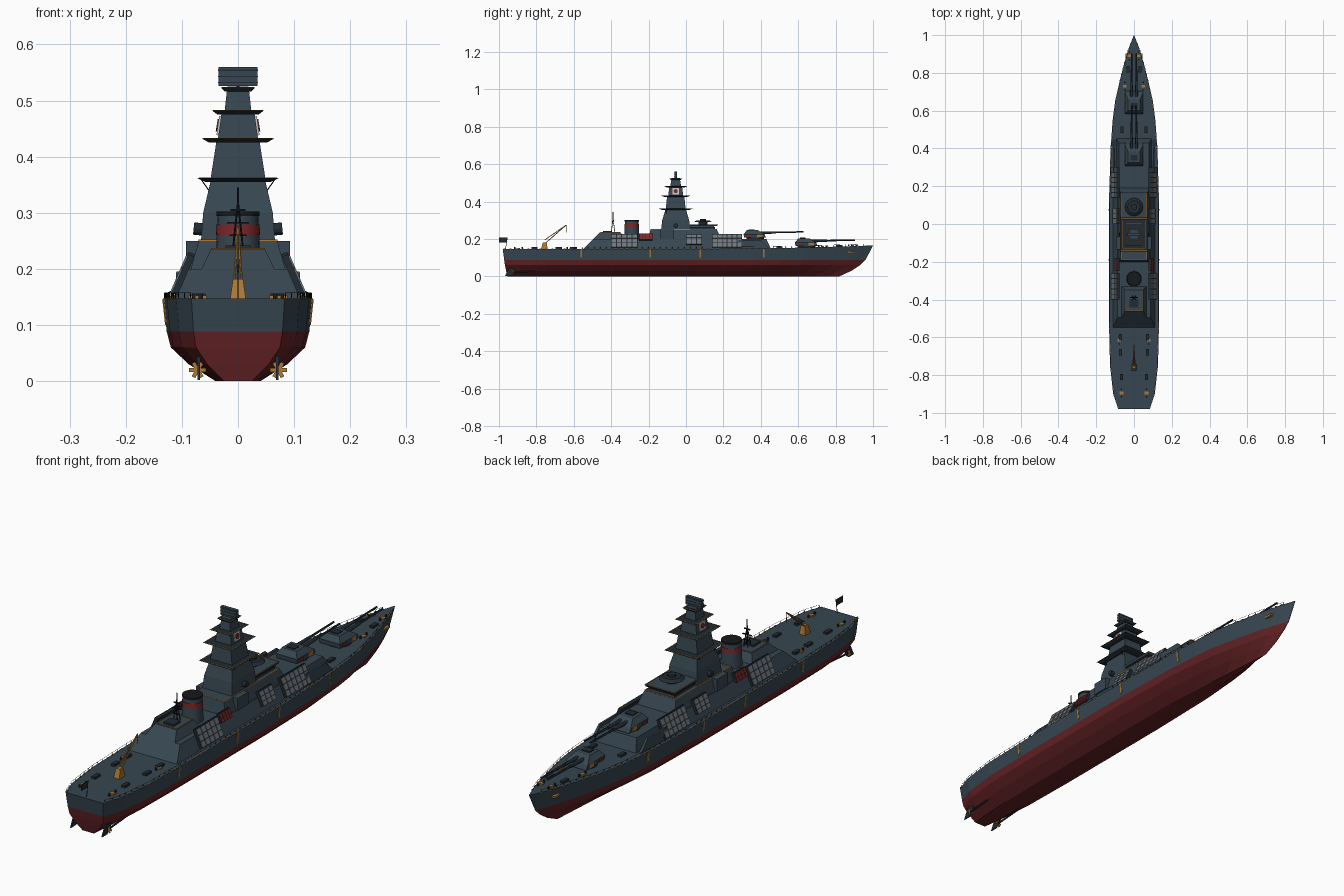
import bpy, bmesh, math
from mathutils import Vector, Matrix

cube = bpy.data.objects.get("Cube")
if cube:
    bpy.data.objects.remove(cube)

COLOURS = {
    "steel_blue": (0.038, 0.062, 0.083), "dark_steel": (0.016, 0.024, 0.032),
    "black": (0.008, 0.009, 0.011), "hull_red": (0.125, 0.016, 0.018),
    "signal_red": (0.2, 0.02, 0.022), "amber": (0.42, 0.19, 0.035),
    "panel_grey": (0.16, 0.18, 0.2), "white": (0.55, 0.55, 0.55),
}
MATS = {}
for name, rgb in COLOURS.items():
    m = bpy.data.materials.new(name)
    m.use_nodes = True
    m.diffuse_color = (*rgb, 1)
    m.node_tree.nodes["Principled BSDF"].inputs["Base Color"].default_value = (*rgb, 1)
    MATS[name] = m

parts = {}


def part(name, *mats):
    """Bmesh that collects every piece of one named part."""
    if name not in parts:
        parts[name] = (bmesh.new(), mats)
    return parts[name][0]


def box(bm, centre, size, rot=Matrix()):
    mat = Matrix.Translation(centre) @ rot @ Matrix.Diagonal((*size, 1))
    bmesh.ops.create_cube(bm, size=1, matrix=mat)


def frustum(bm, low, high, cx=0):
    """Tapered block; each end is (z, half width, back y, front y)."""
    rings = []
    for z, w, a, b in (low, high):
        rings.append([bm.verts.new(p) for p in
                      ((cx - w, a, z), (cx + w, a, z), (cx + w, b, z), (cx - w, b, z))])
    lo, hi = rings
    bm.faces.new(lo[::-1])
    bm.faces.new(hi)
    for i in range(4):
        j = (i + 1) % 4
        bm.faces.new((lo[i], lo[j], hi[j], hi[i]))


def rod(bm, a, b, r, r2=None, n=6):
    a, b = Vector(a), Vector(b)
    d = b - a
    mat = Matrix.Translation((a + b) / 2) @ d.to_track_quat('Z', 'Y').to_matrix().to_4x4()
    bmesh.ops.create_cone(bm, cap_ends=True, segments=n, radius1=r,
                          radius2=r if r2 is None else r2, depth=d.length, matrix=mat)


def frame(bm, z, w, a, b, t=0.003):
    """Thin rectangular trim."""
    for s in (-1, 1):
        box(bm, (s * w, (a + b) / 2, z), (t, b - a + t, t))
    for y in (a, b):
        box(bm, (0, y, z), (2 * w, t, t))


# Hull lines
OUTLINE = [(-0.98, 0.083), (-0.9, 0.11), (-0.75, 0.127), (-0.5, 0.133), (-0.2, 0.133),
           (0.1, 0.133), (0.4, 0.124), (0.55, 0.113), (0.65, 0.1), (0.75, 0.077),
           (0.85, 0.052), (0.93, 0.028), (1.0, 0.001)]
ROWS = [(0, 0.3, -0.955, 0.82), (0.03, 0.66, -0.962, 0.885), (0.06, 0.9, -0.968, 0.93),
        (0.088, 0.955, -0.972, 0.96), (None, 1, -0.98, 1.0)]


def half_width(y):
    for (y0, w0), (y1, w1) in zip(OUTLINE, OUTLINE[1:]):
        if y <= y1:
            return w0 + (w1 - w0) * (y - y0) / (y1 - y0)
    return 0


def deck_z(y):
    return 0.147 + 0.018 * max(0, (y - 0.2) / 0.8) ** 1.5


hull = part("hull", "steel_blue", "hull_red")
rings = []
for y, w in OUTLINE:
    t = (y + 0.98) / 1.98
    ring = []
    for z, f, back, front in ROWS:
        z = deck_z(y) if z is None else z
        f = f ** (1 + 2 * max(0, t - 0.7))
        ring.append(Vector((w * f, back + t * (front - back), z)))
    loop = ring[::-1] + [Vector((-p.x, p.y, p.z)) for p in ring]
    rings.append([hull.verts.new(p) for p in loop])
n = len(rings[0])
for r0, r1 in zip(rings, rings[1:]):
    for i in range(n):
        j = (i + 1) % n
        face = hull.faces.new((r0[i], r0[j], r1[j], r1[i]))
        face.material_index = int(max(v.co.z for v in face.verts) < 0.1)
stern = rings[0]
for k in range(len(ROWS) - 1):
    face = hull.faces.new((stern[k], stern[k + 1], stern[n - 2 - k], stern[n - 1 - k]))
    face.material_index = int(k > 0)
hull.faces.new(rings[-1])

# Draught stripes wrapped on the hull sides
for y in (-0.56, -0.19, 0.075, 0.415):
    w = half_width(y)
    frustum(part("hull_stripes", "amber"), (0.1, w * 0.962 + 0.002, y - 0.004, y + 0.004),
            (0.1465, w + 0.002, y - 0.004, y + 0.004))

# Deck railings
rail = part("deck_railing", "black")
for s in (-1, 1):
    pts = []
    for i in range(61):
        y = -0.97 + i * 0.032
        p = Vector((s * half_width(y) * 0.985, y, deck_z(y)))
        pts.append(p + Vector((0, 0, 0.01)))
        rod(rail, p, pts[-1], 0.0009, n=4)
        box(part("deck_edge_marks", "amber"), p, (0.004, 0.009, 0.003))
    for a, b in zip(pts, pts[1:]):
        rod(rail, a, b, 0.0006, n=3)

# Deckhouses
house = part("superstructure", "steel_blue")
frustum(house, (0.145, 0.112, -0.55, 0.3), (0.2, 0.088, -0.495, 0.29))
frustum(house, (0.145, 0.095, 0.25, 0.455), (0.2, 0.08, 0.25, 0.43))
frustum(house, (0.2, 0.065, -0.495, -0.33), (0.235, 0.048, -0.46, -0.35))
frustum(house, (0.2, 0.084, -0.2, 0.19), (0.25, 0.07, -0.19, 0.165))
frustum(house, (0.25, 0.057, 0.02, 0.155), (0.268, 0.055, 0.02, 0.15))
frustum(house, (0.268, 0.064, 0.015, 0.165), (0.276, 0.067, 0.015, 0.17))
for s in (-1, 1):
    frustum(house, (0.145, 0.006, 0.27, 0.45), (0.195, 0.004, 0.28, 0.4), s * 0.106)
    box(house, (s * 0.078, -0.1, 0.225), (0.03, 0.07, 0.05))
trim = part("roof_trim", "amber")
frame(trim, 0.2505, 0.069, -0.188, 0.163)
frame(trim, 0.2365, 0.046, -0.457, -0.352, 0.002)
frame(trim, 0.277, 0.064, 0.018, 0.167, 0.002)
box(part("bridge_windows", "black"), (0, 0.085, 0.26), (0.117, 0.14, 0.007))
box(part("aft_hatch", "dark_steel"), (0, -0.42, 0.238), (0.045, 0.045, 0.008))

# Fire director on the bridge roof
director = part("director", "dark_steel")
rod(director, (0, 0.09, 0.275), (0, 0.09, 0.292), 0.024, n=16)
rod(director, (0, 0.09, 0.29), (0, 0.09, 0.3), 0.048, 0.034, 16)
rod(director, (0, 0.09, 0.3), (0, 0.09, 0.308), 0.016, n=12)

# Stepped tower: (z0, half x, half y, z1, half x, half y)
CY = -0.055
tower = part("tower", "steel_blue")
for z0, x0, y0, z1, x1, y1 in ((0.25, 0.066, 0.078, 0.3, 0.062, 0.072),
                               (0.3, 0.062, 0.072, 0.36, 0.048, 0.054),
                               (0.36, 0.049, 0.053, 0.43, 0.038, 0.046),
                               (0.43, 0.036, 0.04, 0.48, 0.029, 0.034),
                               (0.48, 0.024, 0.029, 0.525, 0.019, 0.022)):
    frustum(tower, (z0, x0, CY - y0, CY + y0), (z1, x1, CY - y1, CY + y1))
for z, w, d in ((0.36, 0.073, 0.09), (0.43, 0.064, 0.078), (0.48, 0.046, 0.06), (0.521, 0.03, 0.035)):
    frustum(part("tower_platforms", "dark_steel"),
            (z - 0.005, w * 0.8, CY - d * 0.8, CY + d * 0.8), (z + 0.002, w, CY - d, CY + d))
    frame(trim, z + 0.002, w * 0.94, CY - d * 0.94, CY + d * 0.94, 0.002)
for s in (-1, 1):
    tilt = Matrix.Rotation(-s * 0.14, 4, 'Y')
    box(part("tower_badges", "white"), (s * 0.034, CY, 0.455), (0.004, 0.036, 0.034), tilt)
    rod(part("badge_dots", "signal_red"), (s * 0.032, CY, 0.455), (s * 0.038, CY, 0.456), 0.011, n=16)
    rod(part("searchlights", "dark_steel"), (s * 0.06, CY, 0.27), (s * 0.079, CY, 0.272), 0.011, n=12)
    for y in (CY - 0.05, CY + 0.05):
        rod(part("tower_aerials", "black"), (s * 0.045, y, 0.33), (s * 0.066, y, 0.36), 0.001)

# Radar board
box(part("radar_board", "steel_blue"), (0, CY, 0.543), (0.07, 0.014, 0.034))
for z in (0.532, 0.543, 0.554):
    box(part("radar_slats", "dark_steel"), (0, CY, z), (0.071, 0.016, 0.002))
rod(part("tower_aerials", "black"), (0, CY, 0.52), (0, CY, 0.56), 0.003)

# Funnel
FY = -0.29
rod(part("funnel", "steel_blue"), (0, FY, 0.19), (0, FY, 0.3), 0.041, 0.036, 24)
rod(part("funnel_band", "signal_red"), (0, FY, 0.26), (0, FY, 0.279), 0.0395, 0.0385, 24)
rod(part("funnel_cap", "black"), (0, FY, 0.294), (0, FY, 0.302), 0.038, n=24)

# Lattice mast
mast = part("mast", "black")
for x, y in ((-1, -1), (1, -1), (1, 1), (-1, 1)):
    rod(mast, (x * 0.009, -0.39 + y * 0.009, 0.235), (0, -0.39, 0.32), 0.0017)
rod(mast, (0, -0.39, 0.3), (0, -0.39, 0.345), 0.0017)
for z, w in ((0.26, 0.03), (0.282, 0.04), (0.305, 0.026)):
    box(mast, (0, -0.39, z), (w, 0.006, 0.003))


def cells(name, mat, y0, y1, cols, rows, z0, z1):
    """Tilted rack of cells on both flanks."""
    for s in (-1, 1):
        lo, hi = Vector((s * (0.118 - (z0 - 0.155) * 0.43), 0, z0)), Vector((s * (0.118 - (z1 - 0.155) * 0.43), 0, z1))
        rot = Matrix.Rotation(-s * math.atan(0.43), 4, 'Y')
        h = (hi - lo).length
        mid = (lo + hi) / 2 + Vector((0, (y0 + y1) / 2, 0))
        box(part("rack_frames", "dark_steel"), mid - Vector((s * 0.005, 0, 0)), (0.012, y1 - y0, h), rot)
        for c in range(cols):
            for r in range(rows):
                p = lo.lerp(hi, (r + 0.5) / rows) + Vector((0, y0 + (y1 - y0) * (c + 0.5) / cols, 0))
                box(part(name, mat), p, (0.008, (y1 - y0) / cols * 0.84, h / rows * 0.88), rot)


cells("launch_cells", "panel_grey", -0.4, -0.26, 5, 3, 0.155, 0.224)
cells("launch_cells", "panel_grey", 0.0, 0.085, 3, 3, 0.17, 0.222)
cells("launch_cells", "panel_grey", 0.14, 0.3, 6, 3, 0.155, 0.224)
cells("red_racks", "signal_red", -0.25, -0.18, 4, 2, 0.195, 0.228)

# Twin gun turrets
for y, z in ((0.645, 0.153), (0.37, 0.197)):
    rod(part("turret_rings", "dark_steel"), (0, y, z - 0.01), (0, y, z + 0.012), 0.046, n=20)
    t = part("turrets", "steel_blue")
    frustum(t, (z + 0.01, 0.046, y - 0.06, y + 0.058), (z + 0.028, 0.048, y - 0.062, y + 0.05))
    frustum(t, (z + 0.028, 0.048, y - 0.062, y + 0.05), (z + 0.05, 0.032, y - 0.045, y + 0.015))
    box(part("turret_hatches", "dark_steel"), (0, y - 0.02, z + 0.051), (0.035, 0.03, 0.006))
    for s in (-1, 1):
        box(part("turret_panels", "amber"), (s * 0.047, y + 0.025, z + 0.019), (0.006, 0.03, 0.018))
        box(part("turret_red_panels", "signal_red"), (s * 0.048, y - 0.035, z + 0.019), (0.004, 0.025, 0.014))
        g = part("gun_barrels", "dark_steel")
        rod(g, (s * 0.013, y + 0.01, z + 0.035), (s * 0.013, y + 0.11, z + 0.038), 0.008, 0.006, 12)
        rod(g, (s * 0.013, y + 0.11, z + 0.038), (s * 0.013, y + 0.258, z + 0.041), 0.0045, 0.0038, 12)

# Stern crane
crane = part("crane", "amber")
frustum(crane, (0.147, 0.014, -0.775, -0.74), (0.182, 0.009, -0.765, -0.745))
for s in (-1, 1):
    rod(crane, (s * 0.007, -0.755, 0.175), (0, -0.64, 0.275), 0.0022)
rod(crane, (0, -0.755, 0.195), (0, -0.64, 0.275), 0.002)
rod(part("crane_cable", "black"), (0, -0.64, 0.275), (0, -0.64, 0.235), 0.001)

# Deck fittings, propellers and rudders
for s in (-1, 1):
    for y in (-0.81, -0.68, -0.6, 0.5, 0.82):
        x = s * half_width(y) * 0.55
        box(part("deck_lockers", "dark_steel"), (x, y, deck_z(y) + 0.004), (0.016, 0.034, 0.01))
    for y in (-0.895, -0.615, 0.73, 0.89):
        x = s * half_width(y) * 0.6
        box(part("deck_markings", "amber"), (x, y, deck_z(y) + 0.003), (0.02, 0.014, 0.006))
        for d in (-0.02, 0.02):
            rod(part("bollards", "dark_steel"), (x, y + d, deck_z(y)), (x, y + d, deck_z(y) + 0.009), 0.004, n=8)
    box(part("anchors", "amber"), (s * 0.04, 0.885, 0.13), (0.012, 0.035, 0.008))
    frustum(part("rudders", "dark_steel"), (0.002, 0.002, -0.968, -0.935), (0.045, 0.003, -0.945, -0.9), s * 0.07)
    rod(part("propeller_shafts", "dark_steel"), (s * 0.072, -0.8, 0.03), (s * 0.072, -0.93, 0.02), 0.004)
    for k in range(3):
        turn = Matrix.Rotation(k * math.pi / 3, 4, 'Y')
        box(part("propellers", "amber"), (s * 0.072, -0.93, 0.02), (0.03, 0.003, 0.007), turn)

# Stern flag
rod(part("flag_pole", "black"), (0, -0.965, 0.147), (0, -0.955, 0.208), 0.0013)
box(part("flag", "dark_steel"), (0, -0.978, 0.194), (0.002, 0.044, 0.025))

SMOOTH = {"funnel", "funnel_band", "funnel_cap", "director", "gun_barrels", "turret_rings"}
for name, (bm, mats) in parts.items():
    bmesh.ops.recalc_face_normals(bm, faces=bm.faces)
    mesh = bpy.data.meshes.new(name)
    bm.to_mesh(mesh)
    bm.free()
    for m in mats:
        mesh.materials.append(MATS[m])
    obj = bpy.data.objects.new(name, mesh)
    bpy.context.collection.objects.link(obj)
    if name in SMOOTH:
        bpy.ops.object.select_all(action='DESELECT')
        obj.select_set(True)
        bpy.context.view_layer.objects.active = obj
        bpy.ops.object.shade_smooth_by_angle()
